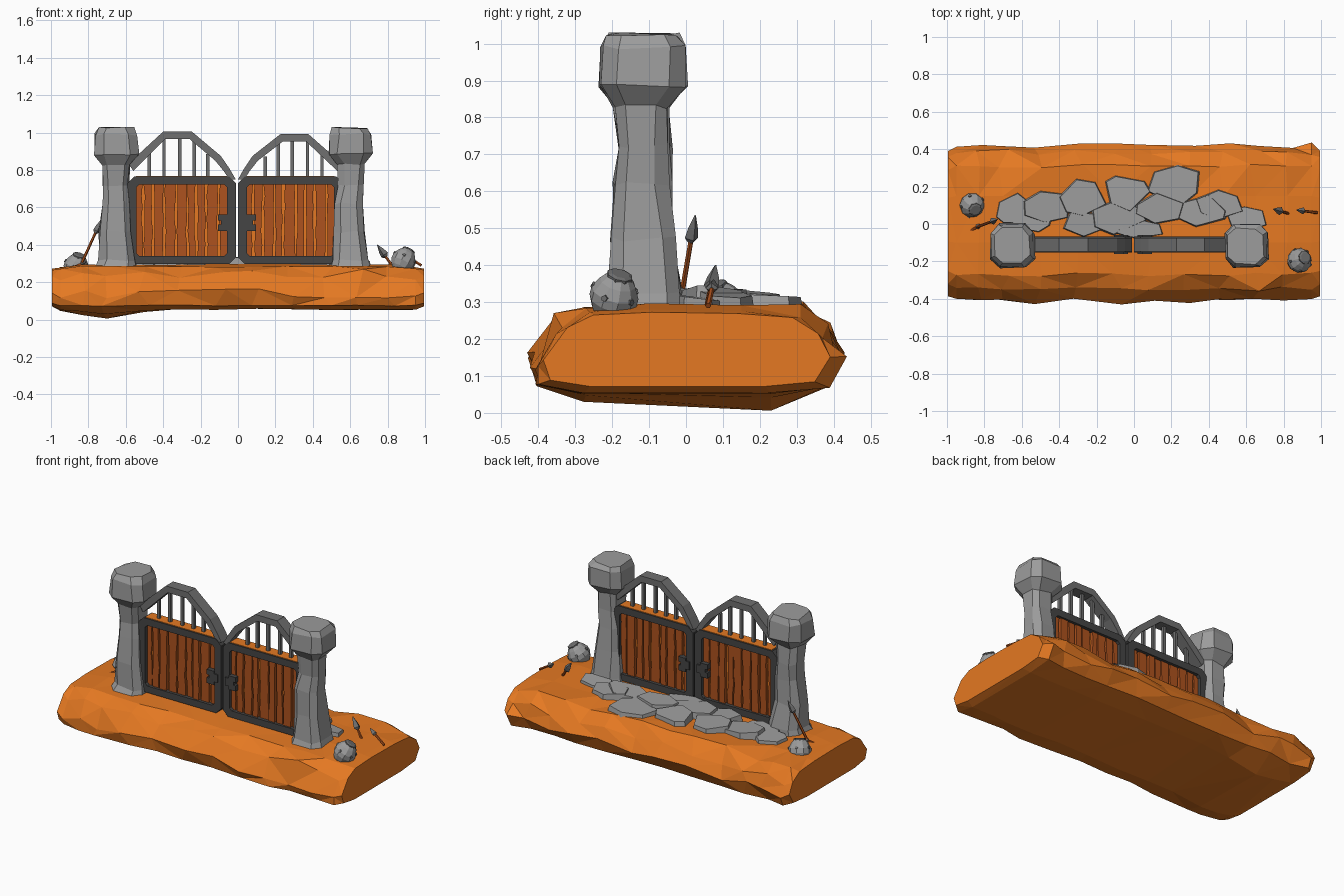
import bpy, bmesh, math, random
from mathutils import Vector

if "Cube" in bpy.data.objects:
    bpy.data.objects.remove(bpy.data.objects["Cube"])

random.seed(7)
J = lambda a: random.uniform(-a, a)


def material(name, col):
    m = bpy.data.materials.new(name)
    m.diffuse_color = (*col, 1)
    m.use_nodes = True
    m.node_tree.nodes["Principled BSDF"].inputs["Base Color"].default_value = m.diffuse_color
    return m


earth = material("earth", (0.78, 0.19, 0.016))
wood = material("wood", (0.42, 0.085, 0.013))
iron = material("iron", (0.06, 0.06, 0.06))
steel = material("steel", (0.16, 0.16, 0.16))
stone = material("stone", (0.33, 0.33, 0.33))


def make(name, verts, faces, mat=None):
    me = bpy.data.meshes.new(name)
    me.from_pydata([tuple(v) for v in verts], [], faces)
    bm = bmesh.new()
    bm.from_mesh(me)
    bmesh.ops.recalc_face_normals(bm, faces=bm.faces)
    bm.to_mesh(me)
    bm.free()
    ob = bpy.data.objects.new(name, me)
    bpy.context.collection.objects.link(ob)
    if mat:
        me.materials.append(mat)
    return ob


def loft(name, rings, mat=None, closed=False):
    """Skin a list of equal-length rings; cap the ends unless closed."""
    n, k = len(rings[0]), len(rings)
    faces = []
    for i in range(k if closed else k - 1):
        for j in range(n):
            a, b = i * n, (i + 1) % k * n
            faces.append((a + j, a + (j + 1) % n, b + (j + 1) % n, b + j))
    if not closed:
        faces += [tuple(range(n)), tuple(range((k - 1) * n, k * n))]
    return make(name, [p for r in rings for p in r], faces, mat)


def box(name, x0, x1, y0, y1, z0, z1, mat=None):
    ring = lambda z: [(x0, y0, z), (x1, y0, z), (x1, y1, z), (x0, y1, z)]
    return loft(name, [ring(z0), ring(z1)], mat)


def band(name, outer, inner, y0, y1, mat, closed):
    """Rectangular-section strip between two x-z outlines."""
    rings = [[(o[0], y0, o[1]), (o[0], y1, o[1]), (i[0], y1, i[1]), (i[0], y0, i[1])]
             for o, i in zip(outer, inner)]
    return loft(name, rings, mat, closed)


# Rocky ground slab: jittered cross-sections along x
section = [(-.27, .285), (-.345, .245), (-.415, .14), (-.395, .075), (-.28, .055), (.23, .055),
           (.375, .07), (.42, .15), (.385, .225), (.31, .277), (.15, .29), (-.1, .294)]
rings = []
for x in (-.995, -.95, -.83, -.7, -.5, -.3, -.1, .1, .3, .48, .65, .82, .95, .995):
    end, inner = abs(x) > .98, abs(x) < .9
    drop = max(0, 1 - abs(x + .7) / .28)
    ring = []
    for y, z in section:
        if end:
            ring.append((x, y * .93, .16 + (z - .16) * .84))
            continue
        side = abs(y) > .25
        z2 = z + (J(.026) if side and .1 < z < .28 else J(.004))
        if z < .06:
            z2 -= drop * (.052 if y > 0 else .022)
        if not inner and z > .2:
            z2 -= .012
        ring.append((x + J(.035) * side * inner, y * (1 + J(.04) * side), max(z2, 0)))
    rings.append(ring)
slab = loft("rock_ground", rings, earth)
slab.modifiers.new("facets", 'TRIANGULATE')

# Stone pillars with heavy caps: (z, half width)
profile = [(.26, .115), (.32, .098), (.47, .083), (.62, .074), (.72, .068), (.83, .073),
           (.885, .118), (.99, .114), (1.024, .094)]
for side, cx in (("left", -.65), ("right", .60)):
    rings = []
    for z, r in profile:
        c = r * .58
        oct8 = [(-c, -r), (c, -r), (r, -c), (r, c), (c, r), (-c, r), (-r, c), (-r, -c)]
        w = .008 if z < .88 else .003
        dx, dy = J(w), J(w)
        rings.append([(cx + x + dx + J(.006), -.115 + y + dy + J(.006), z + J(.007)) for x, y in oct8])
    loft(side + "_pillar", rings, stone)


def outline(x0, x1, z0, z1, c):
    return [(x0 + c, z0), (x1 - c, z0), (x1, z0 + c), (x1, z1 - c),
            (x1 - c, z1), (x0 + c, z1), (x0, z1 - c), (x0, z0 + c)]


# Gate leaves: frame, backing board, planks, latch, arch and bars
for side, s, x_in, width, top in (("left", -1, -.012, .578, 1.005), ("right", 1, .0, .56, .992)):
    X = lambda d: x_in + s * d
    a, b = sorted((X(0), X(width)))
    band(side + "_gate_frame", outline(a, b, .298, .765, .035),
         outline(a + .047, b - .047, .34, .722, .015), -.152, -.068, iron, True)
    box(side + "_gate_board", a + .03, b - .03, -.12, -.1, .315, .75, earth)
    box(side + "_frame_top_strip", a + .045, b - .045, -.145, -.075, .755, .768, earth)
    n, x0, x1 = 9, a + .025, b - .038
    edges = [x0 + (x1 - x0) * (i + J(.15) * (0 < i < n)) / n for i in range(n + 1)]
    for i in range(n):
        t = .026 + J(.006)
        rings = []
        for z in (.33, .40, .47, .54, .6, .66, .728):
            p, q = edges[i] + .001 + abs(J(.009)), edges[i + 1] - .001 - abs(J(.009))
            rings.append([(p, -.11 - t, z), (q, -.11 - t, z), (q, -.11 + t, z), (p, -.11 + t, z)])
        loft(side + "_plank", rings, wood)
    # Notched latch plate
    for d0, d1, z0, z1 in ((.02, .06, .495, .545), (.045, .095, .475, .51), (.045, .095, .53, .562),
                           (.045, .08, .505, .535)):
        p, q = sorted((X(d0), X(d1)))
        box(side + "_latch_plate", p, q, -.16, -.06, z0, z1, iron)
    h = top - .765
    outer = [(0, -.015), (.035, .045), (.08, .11), (.235, h), (.39, h), (.575, .07)]
    inner = [(.035, -.015), (.065, .03), (.11, .085), (.247, h - .04), (.378, h - .04), (.55, .03)]
    f = lambda pts: [(X(d * width / .58), .765 + z) for d, z in pts]
    band(side + "_gate_arch", f(outer), f(inner), -.148, -.075, steel, False)
    for d in (.15, .222, .3, .385, .465):
        zt = h - .02 if .23 < d < .388 else h - (.09 if d > .4 else .12 if d < .2 else .04)
        x = X(d * width / .58)
        box(side + "_gate_bar", x - .009, x + .009, -.119, -.101, .755, .765 + zt, steel)

# Broken, overlapping paving stones behind the gate: (x, y, radius x, radius y, top height)
stones = [(-.64, .07, .12, .09, .312), (-.46, .09, .15, .1, .322), (-.27, .14, .14, .1, .325),
          (-.27, .0, .13, .07, .325), (-.08, .04, .15, .1, .332), (-.04, .17, .12, .11, .328),
          (.22, .21, .15, .12, .318), (.14, .08, .15, .09, .336), (.35, .07, .16, .09, .33),
          (.46, .10, .13, .08, .325), (.6, .03, .12, .07, .312), (-.55, .02, .13, .06, .318),
          (.03, -.03, .14, .05, .325)]
for x, y, rx, ry, z in stones:
    tx, ty, ph = J(.1), J(.08) - .08, J(1)
    angs = [ph + math.tau * (k + J(.3)) / 6 for k in range(6)]
    pts = [(math.cos(t) * rx * q, math.sin(t) * ry * q) for t in angs for q in (random.uniform(.85, 1.12),)]
    slope = lambda u, v: tx * u + ty * v
    loft("paving_stone", [[(x + u * 1.04, y + v * 1.04, z - .055 + slope(u, v)) for u, v in pts],
                          [(x + u * .94, y + v * .94, z + slope(u, v)) for u, v in pts]], stone)


def tube(name, p0, p1, radii, n, mat=None):
    """Tapered n-gon tube from p0 to p1; radii is a list of (fraction, radius)."""
    p0, p1 = Vector(p0), Vector(p1)
    rot = (p1 - p0).to_track_quat('Z', 'Y')
    rings = [[p0.lerp(p1, t) + rot @ Vector((r * math.cos(math.tau * k / n), r * math.sin(math.tau * k / n), 0))
              for k in range(n)] for t, r in radii]
    return loft(name, rings, mat)


# Round studded pots lying on the ground
for c, axis in (((.885, -.195, .315), (.45, .25, .9)), ((-.865, .1, .285), (.25, -.35, .9))):
    c, ax = Vector(c), Vector(axis).normalized() * .068
    tube("pot_body", c - ax, c + ax, [(0, .03), (.18, .052), (.4, .066), (.6, .066), (.82, .05), (1, .03)], 10, stone)
    tube("pot_lid", c + ax * .85, c + ax * 1.06, [(0, .036), (.7, .036), (1, .026)], 8, steel)
    rot = ax.to_track_quat('Z', 'Y')
    for k in range(5):
        t = math.tau * k / 5
        d = rot @ Vector((math.cos(t), math.sin(t), .25))
        tube("pot_stud", c + d * .05, c + d * .067, [(0, .011), (1, .009)], 5, steel)


# Spears stuck in the ground: leaf head on a wooden shaft
def spear(base, tip, head, w):
    base, tip = Vector(base), Vector(tip)
    neck = tip - (tip - base).normalized() * head
    tube("spear_shaft", base, neck.lerp(tip, .2), [(0, .008), (1, .007)], 6, wood)
    tube("spear_head", neck, tip, [(0, w * .5), (.15, w), (.5, w * .75), (1, .002)], 4, steel)


spear((-.85, -.02, .27), (-.73, .025, .535), .08, .019)
spear((.83, .055, .28), (.745, .08, .4), .08, .022)
spear((.98, .06, .29), (.87, .075, .36), .05, .018)
spear((-.9, -.05, .27), (-.81, .0, .31), .04, .014)
